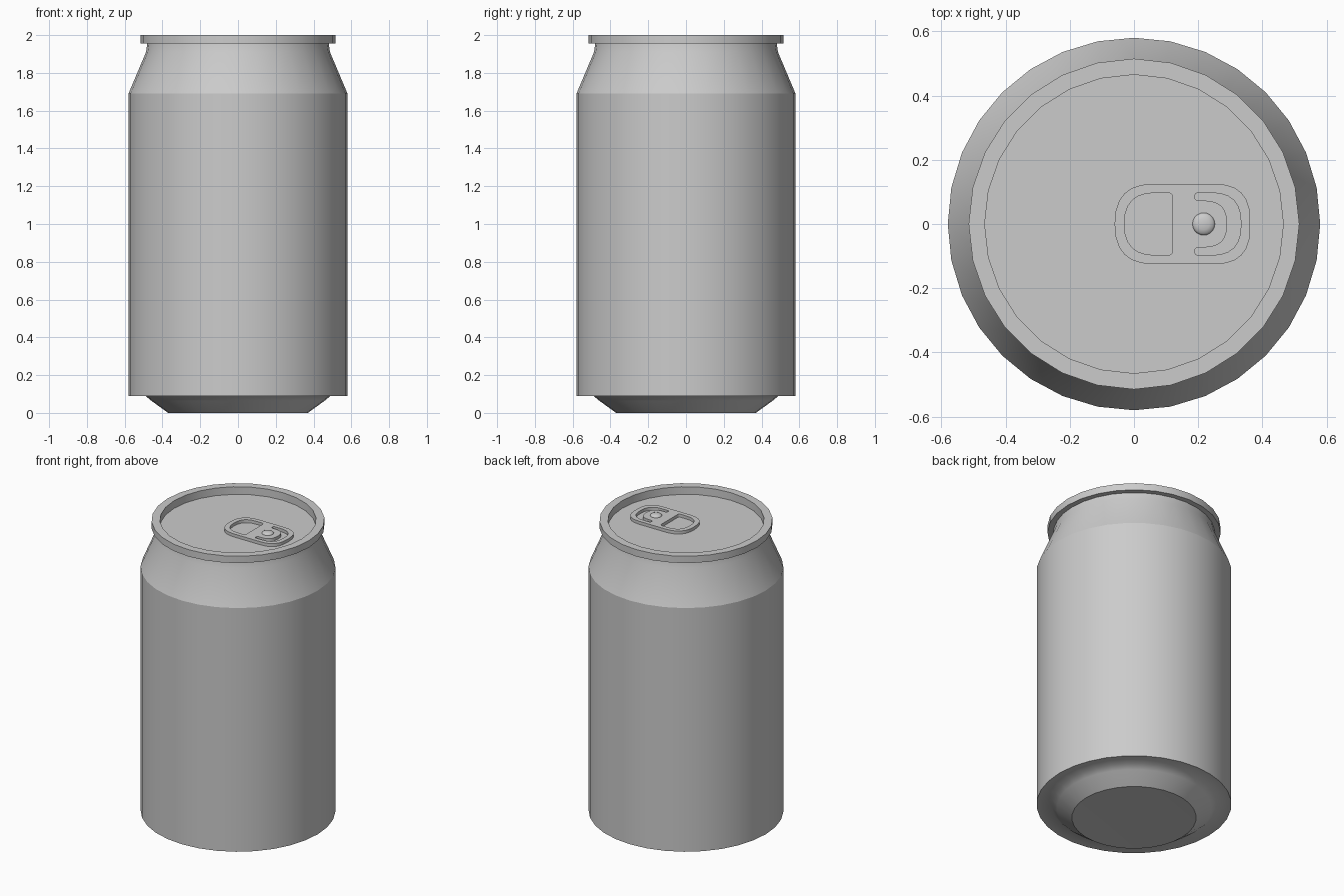
import bpy, bmesh, math
from mathutils import Vector, Matrix

cube = bpy.data.objects.get("Cube")
if cube:
    bpy.data.objects.remove(cube, do_unlink=True)

metal = bpy.data.materials.new("grey_metal")
metal.use_nodes = True
grey = (0.6, 0.6, 0.6, 1)
metal.diffuse_color = grey
metal.node_tree.nodes["Principled BSDF"].inputs["Base Color"].default_value = grey


def finish(name, bm, angle):
    """Weld a bmesh, turn it into an object and smooth it up to an angle."""
    bmesh.ops.remove_doubles(bm, verts=bm.verts, dist=0.0001)
    mesh = bpy.data.meshes.new(name)
    bm.to_mesh(mesh)
    bm.free()
    mesh.materials.append(metal)
    obj = bpy.data.objects.new(name, mesh)
    bpy.context.collection.objects.link(obj)
    bpy.ops.object.select_all(action="DESELECT")
    obj.select_set(True)
    bpy.context.view_layer.objects.active = obj
    bpy.ops.object.shade_smooth_by_angle(angle=math.radians(angle))
    return obj


def lathe(name, profile, steps, angle=20, centre=(0, 0)):
    """Revolve (radius, height) points, listed bottom outside to top inside."""
    bm = bmesh.new()
    rings = []
    for r, z in profile:
        ring = []
        for i in range(steps):
            a = math.tau * i / steps
            ring.append(bm.verts.new((centre[0] + r * math.cos(a),
                                      centre[1] + r * math.sin(a), z)))
        rings.append(ring)
    for low, high in zip(rings, rings[1:]):
        for i in range(steps):
            j = (i + 1) % steps
            bm.faces.new((low[i], low[j], high[j], high[i]))
    return finish(name, bm, angle)


def rounded(corners, steps=6):
    """Round each (x, y, radius) corner of a polygon."""
    points = []
    for i, (x, y, r) in enumerate(corners):
        here = Vector((x, y))
        before = Vector(corners[i - 1][:2])
        after = Vector(corners[(i + 1) % len(corners)][:2])
        a = here + (before - here).normalized() * r
        b = here + (after - here).normalized() * r
        for k in range(steps + 1):
            t = k / steps
            points.append(a * (1 - t) ** 2 + here * 2 * t * (1 - t) + b * t * t)
    return points


def mirrored(half):
    """Complete an outline that is symmetric about the x axis."""
    return half + [(x, -y, r) for x, y, r in reversed(half)]


def plate(name, outlines, z, thickness):
    """Flat plate: first outline is the edge, the others are holes."""
    curve = bpy.data.curves.new(name + "_outline", "CURVE")
    curve.dimensions = "2D"
    curve.fill_mode = "BOTH"
    curve.extrude = thickness / 2
    for corners in outlines:
        points = rounded(corners)
        spline = curve.splines.new("POLY")
        spline.points.add(len(points) - 1)
        for p, co in zip(spline.points, points):
            p.co = (co.x, co.y, 0, 1)
        spline.use_cyclic_u = True
    helper = bpy.data.objects.new(name + "_outline", curve)
    bpy.context.collection.objects.link(helper)
    graph = bpy.context.evaluated_depsgraph_get()
    mesh = bpy.data.meshes.new_from_object(helper.evaluated_get(graph))
    bm = bmesh.new()
    bm.from_mesh(mesh)
    bmesh.ops.transform(bm, matrix=Matrix.Translation((0, 0, z)), verts=bm.verts)
    bpy.data.objects.remove(helper, do_unlink=True)
    bpy.data.meshes.remove(mesh)
    return finish(name, bm, 30)


# Can wall, sloping shoulder and neck
lathe("can_body", [(0.58, 0.09), (0.58, 1.69), (0.487, 1.91), (0.48, 1.96)], 32)

# Underside: flat ledge curving into the tapered foot, then the shallow bottom
lathe("base_taper", [(0.37, 0), (0.46, 0.065), (0.49, 0.09), (0.58, 0.09)], 32, 60)
lathe("base_disc", [(0, 0.008), (0.37, 0)], 32)

# Rolled rim and the recessed lid
lathe("rim", [(0.465, 1.955), (0.515, 1.955), (0.515, 2.0),
              (0.465, 2.0), (0.465, 1.95)], 28)
lathe("lid", [(0.465, 1.95), (0, 1.95)], 28)

# Pull tab with a finger hole and a curved slot around the rivet
tab_edge = mirrored([(-0.06, 0.125, 0.12), (0.362, 0.125, 0.11)])
finger_hole = mirrored([(-0.03, 0.097, 0.095), (0.12, 0.097, 0.015)])
slot = mirrored([(0.29, 0.073, 0.07), (0.19, 0.073, 0.01),
                 (0.19, 0.097, 0.01), (0.333, 0.097, 0.09)])
plate("pull_tab", [tab_edge, finger_hole, slot], 1.96, 0.02)
lathe("rivet", [(0.035, 1.965), (0.035, 1.972), (0.03, 1.978), (0.018, 1.982),
                (0, 1.984)], 20, 60, (0.217, 0))
